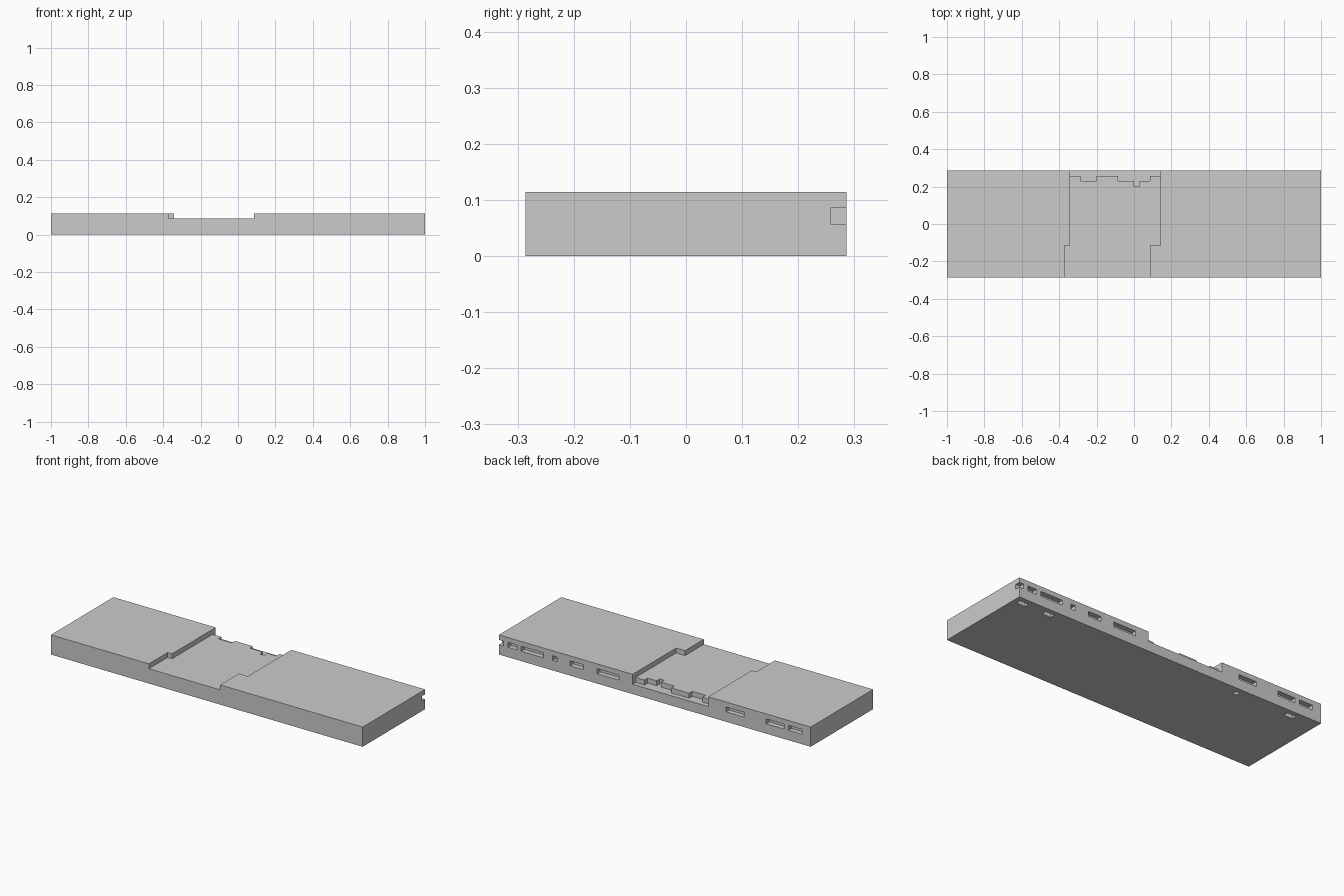
import bpy, bmesh

if "Cube" in bpy.data.objects:
    bpy.data.objects.remove(bpy.data.objects["Cube"])

U = 1 / 35  # everything sits on a grid of 70 x 20 x 4 cells


def prism(name, outline, z0, z1):
    """Extrude a plan outline (in cells) from z0 to z1."""
    bm = bmesh.new()
    face = bm.faces.new([bm.verts.new((x * U, y * U, z0 * U)) for x, y in outline])
    top = bmesh.ops.extrude_face_region(bm, geom=[face])["geom"]
    verts = [g for g in top if isinstance(g, bmesh.types.BMVert)]
    bmesh.ops.translate(bm, verts=verts, vec=(0, 0, (z1 - z0) * U))
    bmesh.ops.recalc_face_normals(bm, faces=bm.faces)
    mesh = bpy.data.meshes.new(name)
    bm.to_mesh(mesh)
    bm.free()
    obj = bpy.data.objects.new(name, mesh)
    bpy.context.collection.objects.link(obj)
    return obj


def rect(x0, x1, y0, y1):
    return [(x0, y0), (x1, y0), (x1, y1), (x0, y1)]


def cut(target, outline, z0, z1):
    """Subtract a prism from the target and discard the cutter."""
    cutter = prism("cutter", outline, z0, z1)
    cutter.hide_render = True
    mod = target.modifiers.new("cut", 'BOOLEAN')
    mod.operation = 'DIFFERENCE'
    mod.solver = 'EXACT'
    mod.object = cutter
    bpy.context.view_layer.objects.active = target
    bpy.ops.object.modifier_apply(modifier=mod.name)
    bpy.data.objects.remove(cutter)


# Main slab
slab = prism("slab", rect(-35, 35, -10, 10), 0, 4)

# Shallow stepped channel across the top
cut(slab, [(-13, -11), (3, -11), (3, -4), (5, -4), (5, 11),
           (-12, 11), (-12, -4), (-13, -4)], 3, 5)

# Jagged ledge at the back of the channel
cut(slab, [(-12, 11), (-12, 9), (-10, 9), (-10, 8), (-7, 8), (-7, 9),
           (-3, 9), (-3, 8), (0, 8), (0, 7), (1, 7), (1, 8), (3, 8),
           (3, 9), (5, 9), (5, 11)], 2, 3.5)

# Slots along the back face; the last one opens through the right corner
for x0, x1 in [(-33, -30), (-29, -25), (-20, -16), (8, 13), (16, 19),
               (22, 23), (25, 30), (31, 33), (34, 36)]:
    cut(slab, rect(x0, x1, 9, 11), 2, 3)

# Small pockets underneath, near the back edge
for x0, x1 in [(-30, -28), (-17, -16), (26, 28), (32, 34)]:
    cut(slab, rect(x0, x1, 8, 9), -1, 1)
